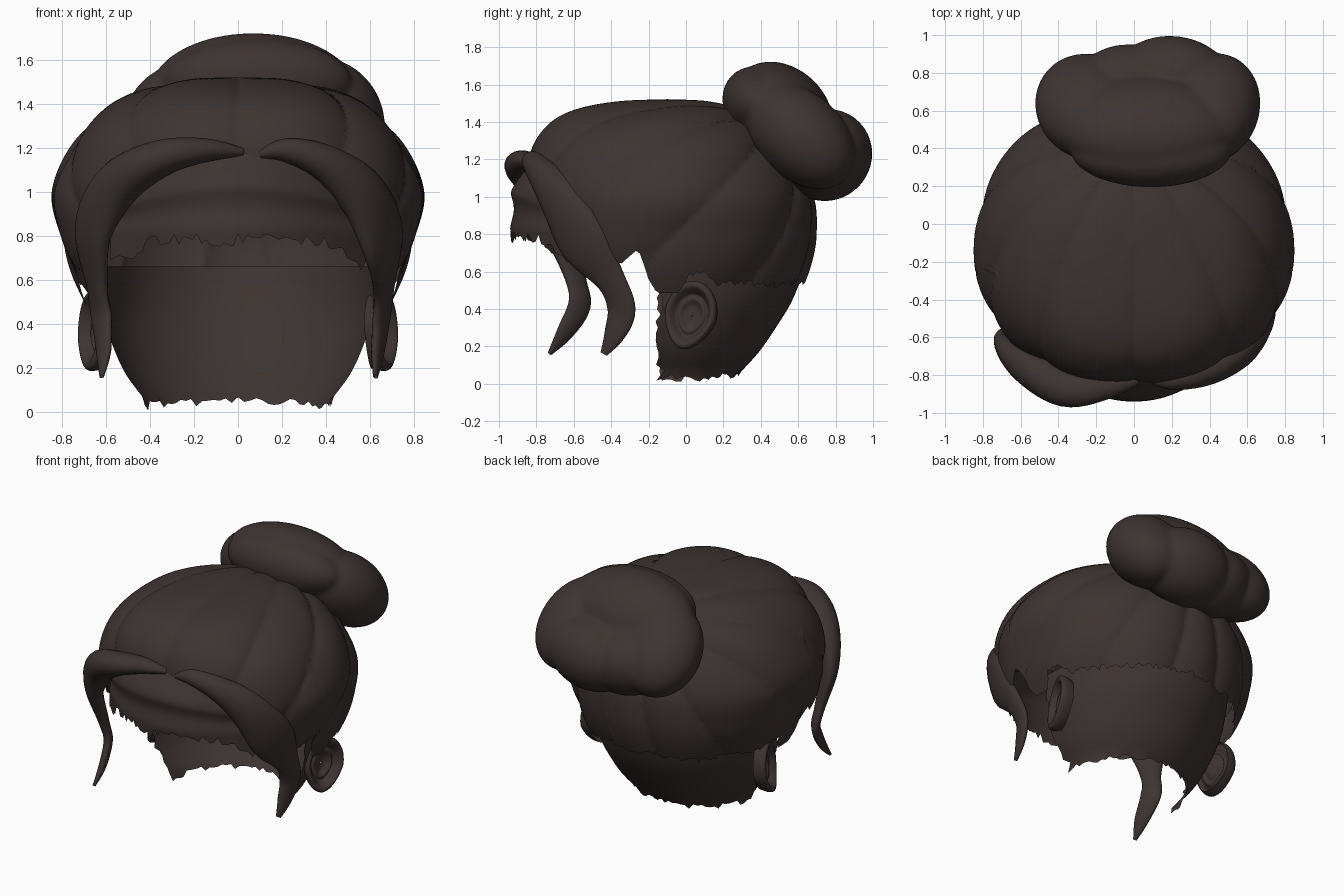
import bpy, bmesh, random
from math import sin, cos, pi, atan2, radians, copysign
from mathutils import Vector, Matrix

if "Cube" in bpy.data.objects:
    bpy.data.objects.remove(bpy.data.objects["Cube"])

random.seed(4)
hair = bpy.data.materials.new("dark_brown_hair")
hair.diffuse_color = (0.047, 0.034, 0.031, 1)
hair.use_nodes = True
hair.node_tree.nodes["Principled BSDF"].inputs["Base Color"].default_value = hair.diffuse_color


def finish(bm, name):
    bmesh.ops.recalc_face_normals(bm, faces=bm.faces)
    me = bpy.data.meshes.new(name)
    bm.to_mesh(me)
    bm.free()
    ob = bpy.data.objects.new(name, me)
    bpy.context.collection.objects.link(ob)
    me.materials.append(hair)
    me.polygons.foreach_set("use_smooth", [True] * len(me.polygons))
    return ob


def spline(pts, s):
    """Smooth curve through tuples; s runs from 0 to len - 1."""
    n = len(pts)
    i = max(0, min(int(s), n - 2))
    f = s - i
    a, b, c, d = (pts[max(0, min(k, n - 1))] for k in (i - 1, i, i + 1, i + 2))
    return [0.5 * (2 * q + (r - p) * f + (2 * p - 5 * q + 4 * r - t) * f * f
                   + (3 * q - p - 3 * r + t) * f ** 3) for p, q, r, t in zip(a, b, c, d)]


def lerp_table(table, x):
    for (x0, y0), (x1, y1) in zip(table, table[1:]):
        if x <= x1:
            return y0 + (y1 - y0) * (x - x0) / (x1 - x0)
    return table[-1][1]


def grid(name, fn, nu, nv, closed=False):
    bm = bmesh.new()
    cols = nu if closed else nu + 1
    v = [[bm.verts.new(fn(i / nu, j / nv)) for i in range(cols)] for j in range(nv + 1)]
    for j in range(nv):
        for i in range(nu):
            k = (i + 1) % cols
            bm.faces.new((v[j][i], v[j][k], v[j + 1][k], v[j + 1][i]))
    bmesh.ops.remove_doubles(bm, verts=bm.verts, dist=1e-5)
    return finish(bm, name)


# Swept-back hair cap: slices (height, half width, front y, back y)
SLICES = [(1.522, 0, -.1, -.1), (1.51, .22, -.38, .12), (1.46, .44, -.62, .29),
          (1.37, .61, -.76, .43), (1.22, .75, -.84, .57), (1.0, .84, -.84, .675),
          (.8, .81, -.80, .69), (.65, .765, -.74, .665), (.5, .69, -.68, .61), (.35, .6, -.6, .53)]
EDGE = [(0, 1.17), (20, 1.14), (32, .98), (45, .8), (60, .7), (70, .64), (79, .72), (82, .57),
        (86, .49), (95, .49), (99, .58), (103, .6), (112, .54), (140, .53), (180, .55)]


def edge_level(z):
    lo, hi = 0, len(SLICES) - 1
    for _ in range(25):
        m = (lo + hi) / 2
        lo, hi = (m, hi) if spline(SLICES, m)[0] > z else (lo, m)
    return lo


NU = 240
levels = []
for i in range(NU):
    deg = abs(i / NU * 360 - 180)
    levels.append(edge_level(lerp_table(EDGE, deg) + random.uniform(-.018, .018) * (deg > 98)))
KNOT = Vector((.05, .72, .70)).normalized()     # direction from skull centre to the bun
SIDE = Vector((1, 0, 0))
UP = KNOT.cross(SIDE)


def cap(u, v):
    th = u * 2 * pi - pi
    z, w, yf, yb = spline(SLICES, levels[round(u * NU) % NU] * v)
    sx, cy = sin(th), cos(th)
    power = .88 if cy > 0 else 1
    x = w * copysign(abs(sx) ** power, sx)
    y = -.1 + ((yf if cy > 0 else yb) + .1) * abs(cy) ** power
    # combed grooves converging on the bun
    d = Vector((x, y + .1, z - .85))
    phi = atan2(d.dot(SIDE), d.dot(UP))
    lobe = abs(cos(phi * 5.5 + .35 * sin(phi * 3)))
    depth = .03 * (lobe ** .6 - .72) * min(1, v * 3)
    return Vector((x, y, z)) + d.normalized() * depth


grid("hair_cap", cap, NU, 80, True)

# Nape and lower scalp
NAPE = [(.66, .62, .645), (.55, .62, .61), (.43, .61, .56), (.3, .57, .48), (.17, .51, .39), (.05, .42, .28)]


def nape(u, v):
    z, w, yb = spline(NAPE, v * (len(NAPE) - 1))
    a = (u - .5) * pi * 1.02
    if v == 1:
        z += random.uniform(-.02, .02) - .02 * abs(sin(a))
    y = -.12 + (yb + .12) * cos(a)
    return w * sin(a), y + (random.uniform(-.03, .02) if u in (0, 1) else 0), z


grid("nape_scalp", nape, 48, 20)


# Short fringe over the forehead, tucked under the cap at its top
def fringe(u, v):
    x = (u - .5) * 1.16
    top = 1.21 - .6 * x * x
    z = top + (.79 - top) * v
    if v == 1:
        z += random.uniform(-.04, .02) - .12 * max(0, abs(x) - .38) / .2
    y = -.80 + .72 * abs(x) ** 2.2 - .13 * min(1, v * 2.2) ** .6 * cos(x * 2.4) + .01 * sin(v * 12)
    return x, y, z


grid("forehead_fringe", fringe, 56, 20)


# Side locks: points are (x, y, z, half width, half thickness)
def lock(name, pts):
    def ring(u, v):
        s = v * (len(pts) - 1)
        x, y, z, w, t = spline(pts, s)
        p = Vector((x, y, z))
        tan = Vector(spline(pts, min(s + .02, len(pts) - 1))[:3]) - Vector(spline(pts, max(s - .02, 0))[:3])
        tan.normalize()
        out = Vector((x, y + .1, .25 * (z - .9)))
        out = (out - tan * out.dot(tan)).normalized()
        a = u * 2 * pi
        return p + tan.cross(out) * (w * cos(a)) + out * (t * sin(a))
    return grid(name, ring, 20, 48, True)


lock("left_front_lock", [(.02, -.82, 1.18, .02, .03), (-.15, -.86, 1.19, .055, .07), (-.36, -.87, 1.15, .085, .10),
                         (-.55, -.76, 1.03, .11, .10), (-.66, -.67, .82, .11, .06), (-.64, -.59, .56, .065, .035),
                         (-.62, -.57, .42, .07, .03), (-.61, -.65, .27, .05, .025), (-.62, -.73, .16, .012, .01)])
lock("right_front_lock", [(.1, -.82, 1.17, .02, .03), (.22, -.82, 1.19, .055, .06), (.4, -.77, 1.13, .085, .08),
                          (.57, -.67, .98, .13, .08), (.665, -.55, .76, .15, .05), (.665, -.40, .55, .085, .035),
                          (.65, -.345, .40, .08, .03), (.635, -.38, .27, .06, .025), (.625, -.44, .16, .02, .01)])


# Bun: overlapping lobes fused into one coil, in a tilted frame
def ball(bm, loc, size, rot=0):
    m = Matrix.Translation(loc) @ Matrix.Rotation(radians(rot), 4, "Z") @ Matrix.Diagonal((*size, 1))
    bmesh.ops.create_uvsphere(bm, u_segments=40, v_segments=24, radius=1, matrix=m)


bm = bmesh.new()
for loc, size, rot in (((.01, 0, -.02), (.54, .39, .24), 0),
                       ((0, -.13, .03), (.47, .30, .235), 0),
                       ((-.31, .04, .0), (.28, .33, .22), 15),
                       ((.34, .03, .0), (.255, .34, .23), -12),
                       ((.14, .20, .02), (.32, .24, .25), -10),
                       ((-.13, .19, .0), (.27, .21, .23), 15),
                       ((.02, -.24, -.02), (.43, .22, .19), 0)):
    ball(bm, loc, size, rot)
bmesh.ops.transform(bm, verts=bm.verts, matrix=Matrix.Translation((.07, .59, 1.345))
                    @ Matrix.Rotation(radians(-43), 4, "X"))
bun = finish(bm, "hair_bun")
rm = bun.modifiers.new("fuse", "REMESH")
rm.mode = "VOXEL"
rm.voxel_size = .016
rm.use_smooth_shade = True
sm = bun.modifiers.new("soften", "SMOOTH")
sm.iterations = 5

# Ears: a dished shell with a curled rim, drawn as rings from rim to bowl
RIM = [(.0, .92, -.03), (.2, 1.0, .02), (.4, .97, .05), (.6, .84, .055), (.8, .72, .03), (1, .6, .0),
       (1, .48, .015), (1, .3, -.01), (1, .02, -.015)]
for side, label in ((1, "right"), (-1, "left")):
    def ear(u, v):
        _, r, h = spline(RIM, v * (len(RIM) - 1))
        a = u * 2 * pi
        front = max(0, -cos(a)) * .3          # rim fades out toward the face
        width = .145 * (1 - .22 * max(0, -sin(a)))
        p = Vector((h * (1 - front), width * r * cos(a), .185 * r * sin(a)))
        p.rotate(Matrix.Rotation(radians(-18), 3, "Z"))
        p.rotate(Matrix.Rotation(radians(-14), 3, "X"))
        p += Vector((.635, .03, .365))
        return side * p.x, p.y, p.z

    grid(label + "_ear", ear, 36, 24, True)
